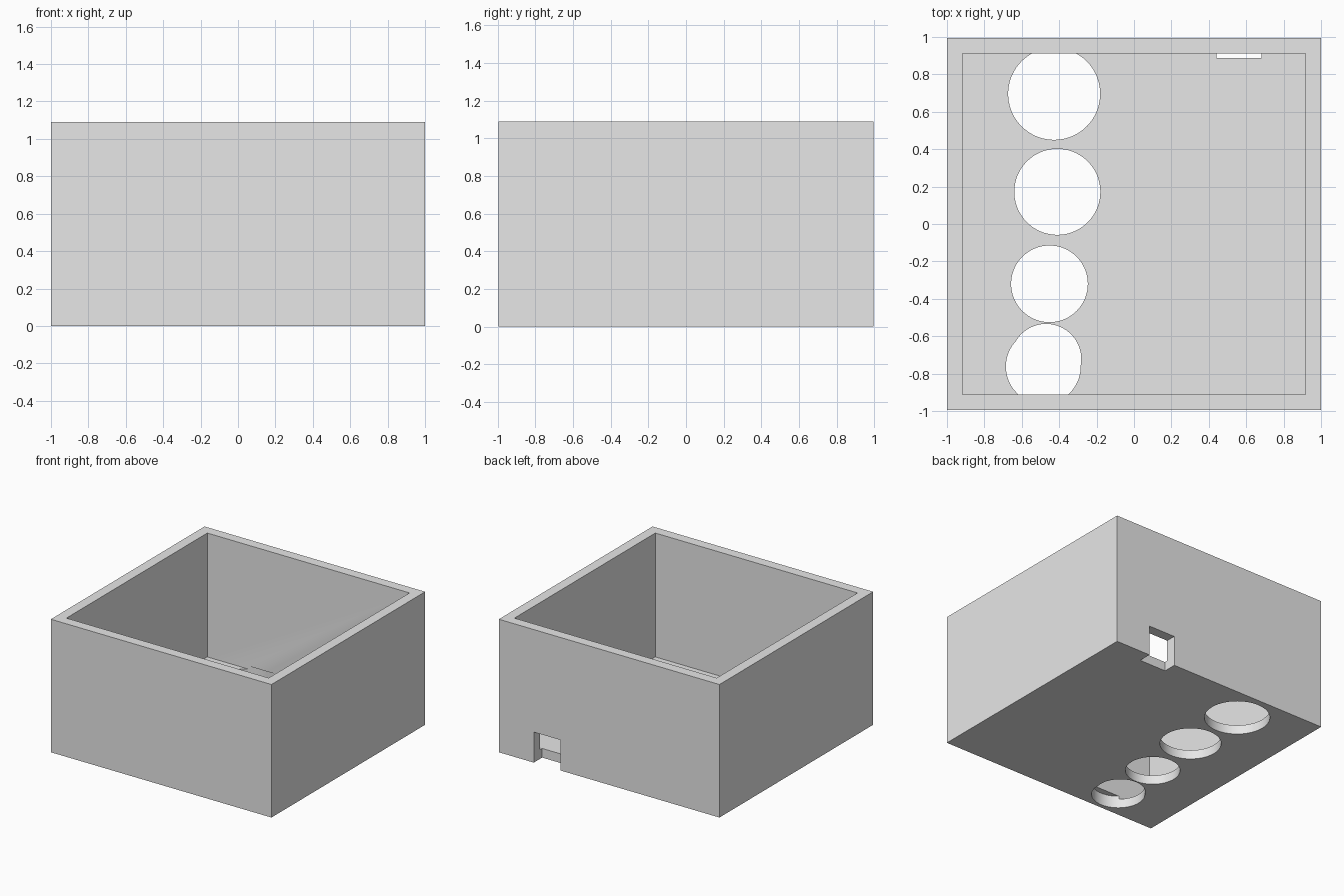
import bpy

old = bpy.data.objects.get("Cube")
if old:
    bpy.data.objects.remove(old, do_unlink=True)

HALF_X, HALF_Y, HEIGHT = 1.0, 0.995, 1.09
WALL, FLOOR, HOLE_TOP = 0.083, 0.075, 0.10

grey = bpy.data.materials.new("light_grey")
grey.use_nodes = True
grey.diffuse_color = (0.8, 0.8, 0.8, 1)
grey.node_tree.nodes["Principled BSDF"].inputs["Base Color"].default_value = (0.8, 0.8, 0.8, 1)


def block(name, low, high):
    """Axis-aligned box between two corners."""
    centre = [(a + b) / 2 for a, b in zip(low, high)]
    bpy.ops.mesh.primitive_cube_add(size=1, location=centre)
    ob = bpy.context.object
    ob.name = name
    ob.scale = [b - a for a, b in zip(low, high)]
    bpy.ops.object.transform_apply(location=True, rotation=False, scale=True)
    ob.data.materials.append(grey)
    return ob


def drill(name, x, y, radius):
    """Round cutter rising from below the floor to the hole depth."""
    bottom = -0.1
    bpy.ops.mesh.primitive_cylinder_add(
        vertices=72, radius=radius, depth=HOLE_TOP - bottom,
        location=(x, y, (HOLE_TOP + bottom) / 2))
    ob = bpy.context.object
    ob.name = name
    ob.data.materials.append(grey)
    return ob


def cut(target, cutter):
    """Subtract the cutter and remove it."""
    cutter.hide_render = True
    mod = target.modifiers.new("cut", 'BOOLEAN')
    mod.operation = 'DIFFERENCE'
    mod.solver = 'EXACT'
    mod.object = cutter
    bpy.context.view_layer.objects.active = target
    bpy.ops.object.modifier_apply(modifier=mod.name)
    bpy.data.objects.remove(cutter, do_unlink=True)


# Open-topped box
box = block("open_box", (-HALF_X, -HALF_Y, 0), (HALF_X, HALF_Y, HEIGHT))
inner_x, inner_y = HALF_X - WALL, HALF_Y - WALL
cut(box, block("cavity", (-inner_x, -inner_y, FLOOR), (inner_x, inner_y, HEIGHT + 0.2)))

# Row of round floor holes; the front one is two overlapping bores
holes = [
    (-0.427, 0.696, 0.246),
    (-0.41, 0.172, 0.23),
    (-0.452, -0.32, 0.205),
    (-0.47, -0.722, 0.188),
    (-0.485, -0.762, 0.2),
]
for x, y, radius in holes:
    cut(box, drill("hole_cutter", x, y, radius))

# Cable notch through the foot of the back wall
cut(box, block("notch_cutter", (0.44, 0.887, -0.1), (0.683, HALF_Y + 0.1, 0.25)))

# Smooth bores, sharp corners
bpy.ops.object.select_all(action='DESELECT')
box.select_set(True)
bpy.context.view_layer.objects.active = box
bpy.ops.object.shade_smooth_by_angle(angle=0.5)
